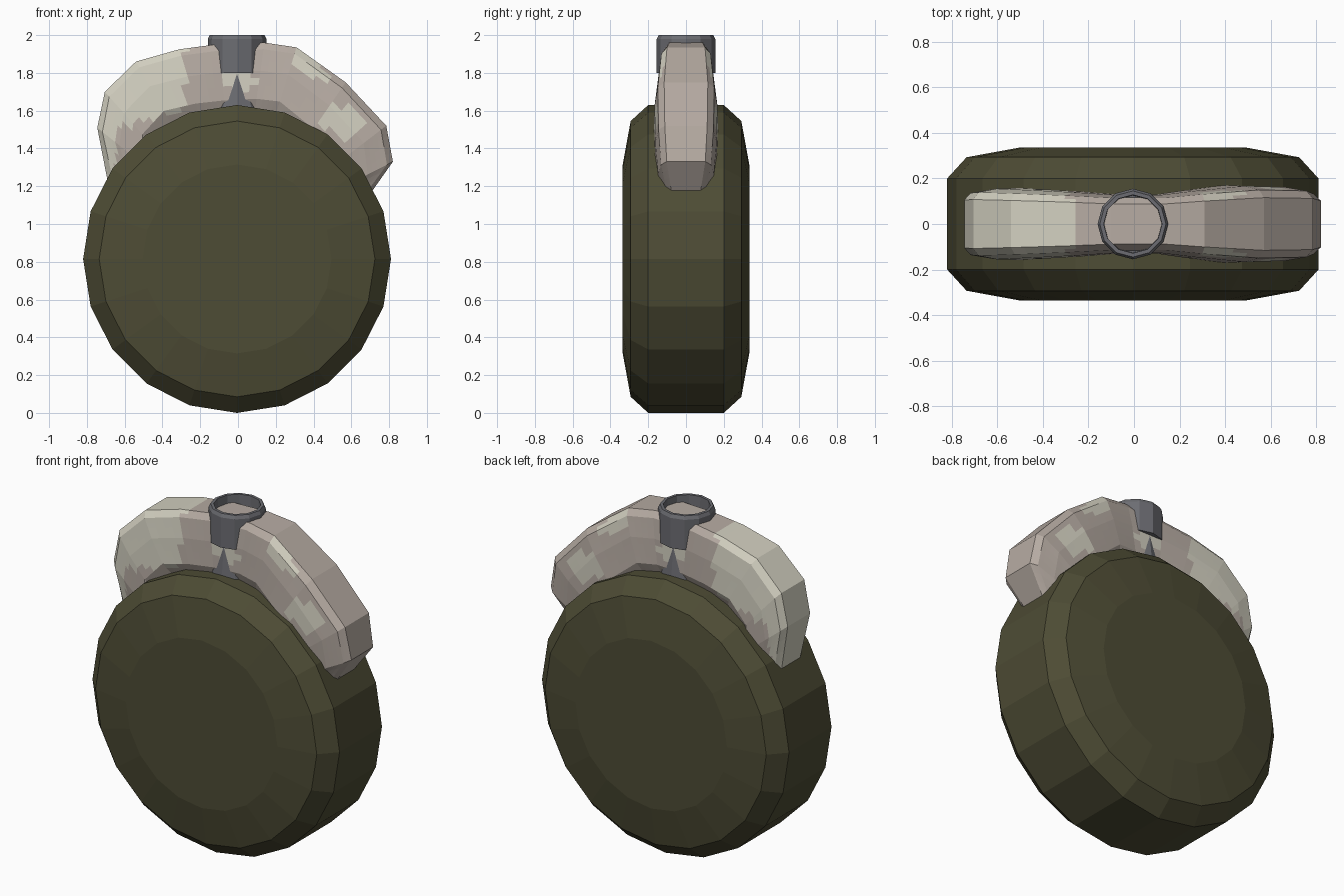
import bpy, bmesh, math
from mathutils import Vector

if "Cube" in bpy.data.objects:
    bpy.data.objects.remove(bpy.data.objects["Cube"])

CX, CZ = -0.005, 0.815   # centre of the round body


def material(name, rgb):
    m = bpy.data.materials.new(name)
    m.diffuse_color = (*rgb, 1)
    m.use_nodes = True
    m.node_tree.nodes["Principled BSDF"].inputs["Base Color"].default_value = m.diffuse_color
    return m


olive = material("olive cover", (0.075, 0.072, 0.035))
metal = material("grey metal", (0.15, 0.152, 0.168))
taupe = material("taupe strap", (0.47, 0.41, 0.365))
cream = material("cream strap", (0.65, 0.63, 0.53))


def finish(name, bm, mats):
    bmesh.ops.recalc_face_normals(bm, faces=bm.faces)
    me = bpy.data.meshes.new(name)
    bm.to_mesh(me)
    bm.free()
    for m in mats:
        me.materials.append(m)
    ob = bpy.data.objects.new(name, me)
    bpy.context.collection.objects.link(ob)
    return ob


def loft(bm, rings):
    """Skin closed rings of points and cap both ends."""
    vs = [[bm.verts.new(p) for p in r] for r in rings]
    n = len(vs[0])
    for a, b in zip(vs, vs[1:]):
        for i in range(n):
            j = (i + 1) % n
            bm.faces.new((a[i], a[j], b[j], b[i]))
    bm.faces.new(vs[0])
    bm.faces.new(vs[-1])


def lathe(name, profile, sides, mat, axis):
    rings = []
    for r, h in profile:
        ring = []
        for i in range(sides):
            a = 2 * math.pi * i / sides
            u, v = r * math.cos(a), r * math.sin(a)
            ring.append((CX + u, h, CZ + v) if axis == "Y" else (CX + u, v, h))
        rings.append(ring)
    bm = bmesh.new()
    loft(bm, rings)
    return finish(name, bm, [mat])


# Round body
half = [(0.5, 0.335), (0.73, 0.293), (0.815, 0.2)]
lathe("body", [(r, -y) for r, y in half] + [(r, y) for r, y in reversed(half)],
      20, olive, "Y")

# Neck, and hollow-topped cap
lathe("neck", [(0.155, 1.55), (0.145, 1.63), (0.124, 1.83)], 12, metal, "Z")
lathe("cap", [(0.12, 1.8), (0.155, 1.8), (0.155, 1.98), (0.145, 2.0),
              (0.128, 2.0), (0.125, 1.9)], 12, metal, "Z")

# Shoulder strap: outer edge path (x, z, half thickness)
path = [(-0.58, 1.05, 0.10), (-0.685, 1.2, 0.125), (-0.745, 1.51, 0.155),
        (-0.705, 1.70, 0.158), (-0.54, 1.86, 0.152), (-0.31, 1.925, 0.142),
        (-0.1, 1.953, 0.13), (0.14, 1.96, 0.13), (0.31, 1.935, 0.148),
        (0.57, 1.75, 0.17), (0.785, 1.52, 0.165), (0.82, 1.33, 0.15),
        (0.70, 1.16, 0.11), (0.58, 1.08, 0.09)]
section = [(0.0, 0.68), (0.035, 0.88), (0.15, 0.98), (0.30, 1.0), (0.42, 0.6)]
rings = []
for x, z, w in path:
    inward = (Vector((CX, 0, CZ + 0.1)) - Vector((x, 0, z))).normalized()
    pts = [Vector((x, 0, z)) + inward * d + Vector((0, w * k, 0)) for d, k in section]
    rings.append(pts + [Vector((p.x, -p.y, p.z)) for p in reversed(pts)])
bm = bmesh.new()
loft(bm, rings)
bmesh.ops.subdivide_edges(bm, edges=bm.edges[:], cuts=3, use_grid_fill=True)

# Worn patches: (x, z, length, width, tilt)
patches = [(0.37, 1.84, 0.11, 0.06, -0.65), (0.54, 1.55, 0.12, 0.08, -0.4),
           (0.0, 1.76, 0.09, 0.05, 0)]
for f in bm.faces:
    c = f.calc_center_median()
    worn = c.x < -0.28 and not (abs(c.y) > 0.08 and c.z < 1.56 + 0.3 * (c.x + 0.45)
                                and c.x > -0.64)
    if abs(c.y) > 0.1:
        for px, pz, l, w, t in patches:
            dx, dz = c.x - px, c.z - pz
            u = dx * math.cos(t) + dz * math.sin(t)
            v = dz * math.cos(t) - dx * math.sin(t)
            worn = worn or (u / l) ** 2 + (v / w) ** 2 < 1
    f.material_index = int(worn)
finish("strap", bm, [taupe, cream])
